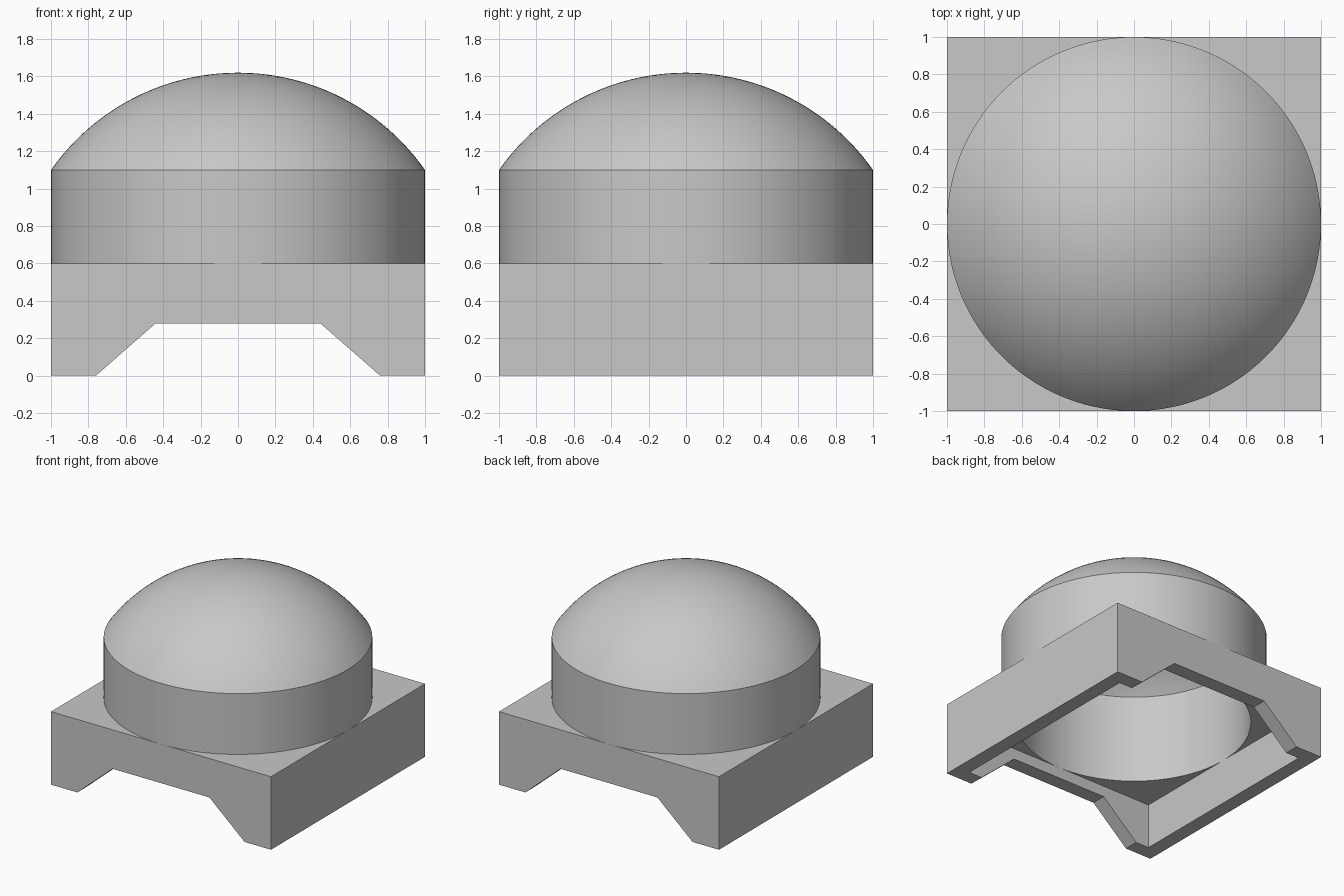
import bpy, bmesh, math
from mathutils import Matrix

if "Cube" in bpy.data.objects:
    bpy.data.objects.remove(bpy.data.objects["Cube"])

SEG = 128
WALL = 0.12
INNER = 1 - WALL
BASE_TOP, CEILING, NOTCH_TOP = 0.60, 0.37, 0.28
RIM, APEX = 1.10, 1.62

grey = bpy.data.materials.new("light_grey")
grey.use_nodes = True
colour = (0.58, 0.58, 0.58, 1)
grey.diffuse_color = colour
grey.node_tree.nodes["Principled BSDF"].inputs["Base Color"].default_value = colour


def add_object(name, bm):
    bmesh.ops.recalc_face_normals(bm, faces=bm.faces)
    mesh = bpy.data.meshes.new(name)
    bm.to_mesh(mesh)
    bm.free()
    mesh.materials.append(grey)
    obj = bpy.data.objects.new(name, mesh)
    bpy.context.collection.objects.link(obj)
    return obj


def box(name, half, z0, z1):
    bm = bmesh.new()
    place = Matrix.Translation((0, 0, (z0 + z1) / 2)) @ Matrix.Diagonal((2 * half, 2 * half, z1 - z0, 1))
    bmesh.ops.create_cube(bm, size=1, matrix=place)
    return add_object(name, bm)


def prism(name, outline, y0, y1):
    """Extrude an x-z outline along y."""
    bm = bmesh.new()
    face = bm.faces.new([bm.verts.new((x, y0, z)) for x, z in outline])
    new = bmesh.ops.extrude_face_region(bm, geom=[face])["geom"]
    bmesh.ops.translate(bm, vec=(0, y1 - y0, 0),
                        verts=[v for v in new if isinstance(v, bmesh.types.BMVert)])
    return add_object(name, bm)


def lathe(name, profile):
    """Revolve a closed r-z profile around z."""
    bm = bmesh.new()
    turn = Matrix.Rotation(math.pi / SEG, 4, 'Z')
    verts = [bm.verts.new(turn @ Matrix.Translation((r, 0, z)).translation) for r, z in profile]
    edges = [bm.edges.new(pair) for pair in zip(verts, verts[1:] + verts[:1])
             if pair[0].co.xy.length + pair[1].co.xy.length > 1e-6]
    bmesh.ops.spin(bm, geom=verts + edges, cent=(0, 0, 0), axis=(0, 0, 1),
                   angle=2 * math.pi, steps=SEG, use_merge=False)
    bmesh.ops.remove_doubles(bm, verts=bm.verts, dist=1e-5)
    return add_object(name, bm)


def dome_arc(radius, z_rim, z_top, steps=24):
    """Points of a spherical cap from its rim to its apex."""
    h = z_top - z_rim
    ball = (radius ** 2 + h ** 2) / (2 * h)
    sweep = math.asin(radius / ball)
    angles = [sweep * (1 - i / steps) for i in range(steps + 1)]
    return [(ball * math.sin(a), z_top - ball + ball * math.cos(a)) for a in angles]


# Square base, hollow below, with a round opening and a notch through front and back
base = box("square_base", 1, 0, BASE_TOP)
cavity = box("cavity_cutter", INNER, -0.2, CEILING)
notch = prism("notch_cutter", [(-1, -0.21), (-0.44, NOTCH_TOP), (0.44, NOTCH_TOP), (1, -0.21)], -1.2, 1.2)
opening = lathe("opening_cutter", [(0, 0.2), (INNER, 0.2), (INNER, 0.8), (0, 0.8)])

for cutter in (cavity, notch, opening):
    mod = base.modifiers.new(cutter.name, 'BOOLEAN')
    mod.operation = 'DIFFERENCE'
    mod.solver = 'EXACT'
    mod.object = cutter
bpy.context.view_layer.objects.active = base
for mod in list(base.modifiers):
    bpy.ops.object.modifier_apply(modifier=mod.name)
for cutter in (cavity, notch, opening):
    bpy.data.objects.remove(cutter)

# Round drum with a shallow dome, as one hollow shell
outer = dome_arc(1, RIM, APEX)
inner = dome_arc(INNER, RIM, APEX - WALL)
dome = lathe("domed_drum", [(INNER, BASE_TOP), (1, BASE_TOP)] + outer + inner[::-1])

for obj in (base, dome):
    bpy.ops.object.select_all(action='DESELECT')
    obj.select_set(True)
    bpy.context.view_layer.objects.active = obj
    bpy.ops.object.shade_smooth_by_angle(angle=math.radians(25))
